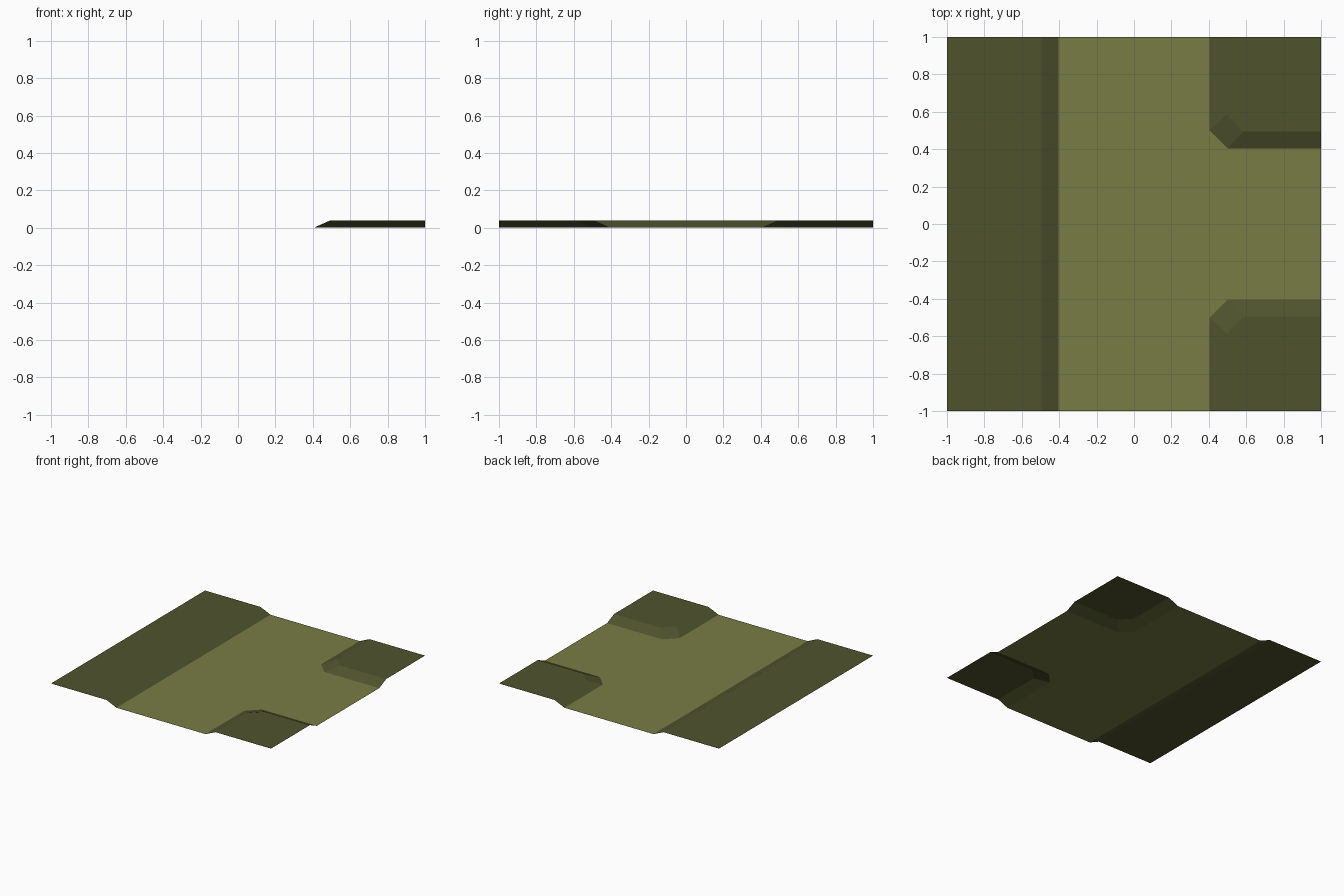
import bpy, bmesh

if "Cube" in bpy.data.objects:
    bpy.data.objects.remove(bpy.data.objects["Cube"])

H = 0.04      # bank height
FOOT = 0.405  # foot of the slopes
CREST = 0.495 # top of the slopes


def make_material(name, rgb):
    mat = bpy.data.materials.new(name)
    mat.diffuse_color = (*rgb, 1)
    mat.use_nodes = True
    mat.node_tree.nodes["Principled BSDF"].inputs["Base Color"].default_value = mat.diffuse_color
    return mat


path_green = make_material("light olive", (0.185, 0.202, 0.058))
bank_green = make_material("dark olive", (0.078, 0.087, 0.027))


def sheet(name, polygons, mat):
    """Open flat-shaded surface with every face turned upward."""
    bm = bmesh.new()
    for poly in polygons:
        bm.faces.new([bm.verts.new(p) for p in poly])
    bmesh.ops.remove_doubles(bm, verts=bm.verts, dist=1e-4)
    bm.normal_update()
    for f in bm.faces:
        if f.normal.z < 0:
            f.normal_flip()
    mesh = bpy.data.meshes.new(name)
    bm.to_mesh(mesh)
    bm.free()
    mesh.materials.append(mat)
    obj = bpy.data.objects.new(name, mesh)
    bpy.context.collection.objects.link(obj)
    return obj


def bank(name, foot, crest, outer):
    """Sloped strips between foot and crest lines, plus the raised top."""
    low = [(x, y, 0) for x, y in foot]
    high = [(x, y, H) for x, y in crest]
    slopes = [(low[i], low[i + 1], high[i + 1], high[i])
              for i in range(len(low) - 1)]
    top = high + [(x, y, H) for x, y in outer]
    sheet(name, slopes + [top], bank_green)


# Foot and crest lines of one chamfered corner bank
corner_foot = [(FOOT, 1), (FOOT, 0.5), (0.5, FOOT), (1, FOOT)]
corner_crest = [(CREST, 1), (CREST, 0.585), (0.585, CREST), (1, CREST)]


def mirror_y(points):
    return [(x, -y) for x, y in points]


# Raised corners at the back and front of the right side
bank("back_corner_bank", corner_foot, corner_crest, [(1, 1)])
bank("front_corner_bank", mirror_y(corner_foot), mirror_y(corner_crest), [(1, -1)])

# Long straight bank on the left
bank("left_bank", [(-FOOT, -1), (-FOOT, 1)], [(-CREST, -1), (-CREST, 1)],
     [(-1, 1), (-1, -1)])

# T-shaped sunken path floor
outline = [(-FOOT, 1)] + corner_foot + mirror_y(corner_foot)[::-1] + [(-FOOT, -1)]
sheet("path_floor", [[(x, y, 0) for x, y in outline]], path_green)
